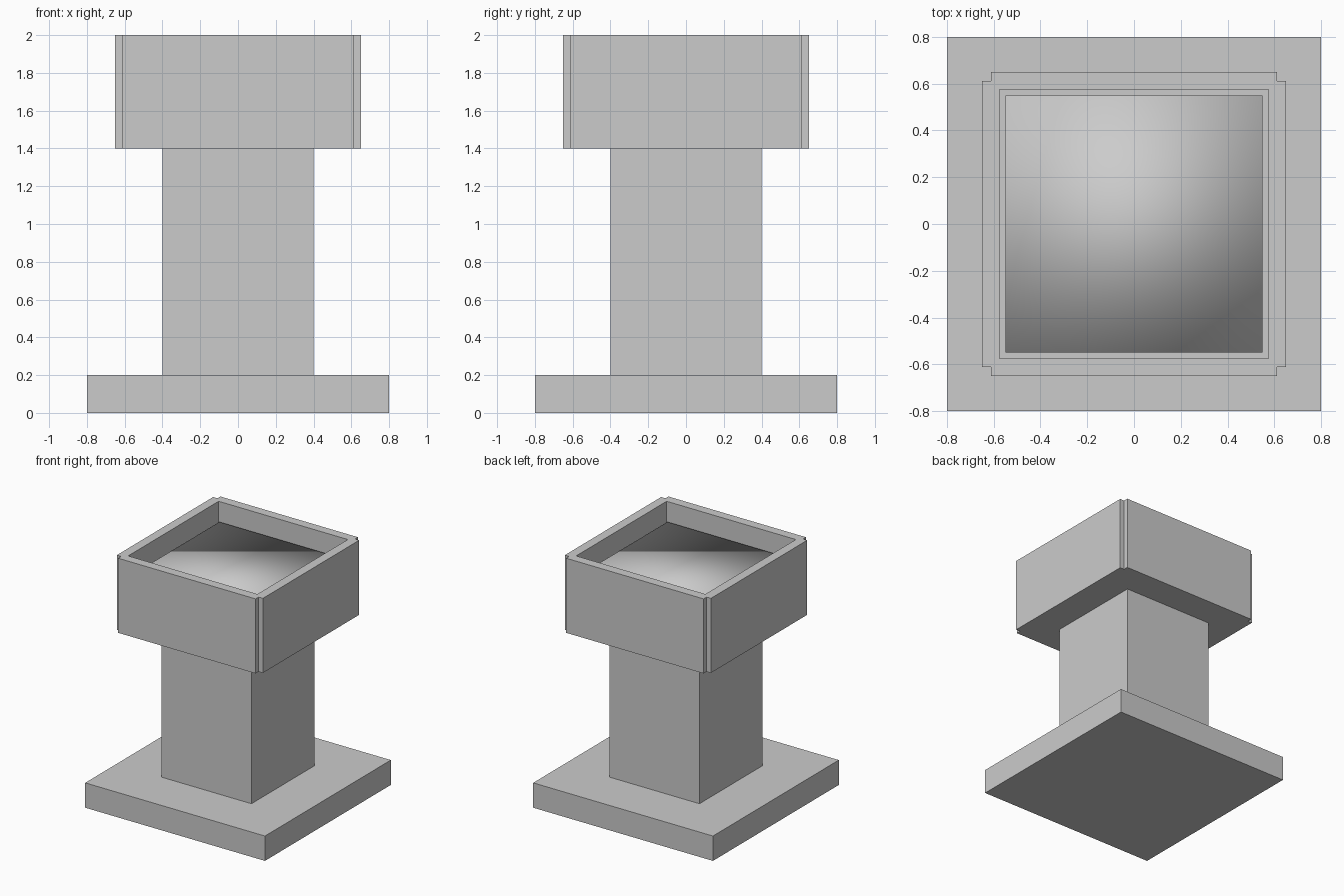
import bpy, bmesh

if "Cube" in bpy.data.objects:
    bpy.data.objects.remove(bpy.data.objects["Cube"])


def prism(name, outline, z0, z1):
    """Extrude a closed xy outline from z0 up to z1."""
    bm = bmesh.new()
    face = bm.faces.new([bm.verts.new((x, y, z0)) for x, y in outline])
    up = bmesh.ops.extrude_face_region(bm, geom=[face])["geom"]
    verts = [v for v in up if isinstance(v, bmesh.types.BMVert)]
    bmesh.ops.translate(bm, verts=verts, vec=(0, 0, z1 - z0))
    bmesh.ops.recalc_face_normals(bm, faces=bm.faces)
    mesh = bpy.data.meshes.new(name)
    bm.to_mesh(mesh)
    bm.free()
    obj = bpy.data.objects.new(name, mesh)
    bpy.context.collection.objects.link(obj)
    return obj


def square(h):
    return [(-h, -h), (h, -h), (h, h), (-h, h)]


# Foot slab and square column
prism("base_slab", square(0.8), 0.0, 0.2)
prism("column", square(0.4), 0.2, 1.4)

# Planter head: square with a small notch in each corner, hollowed from above
OUT, NOTCH, INNER = 0.65, 0.612, 0.575
outline = []
corner = [(OUT, -NOTCH), (OUT, NOTCH), (NOTCH, NOTCH)]
for _ in range(4):
    outline += corner
    corner = [(-y, x) for x, y in corner]
head = prism("planter_head", outline, 1.4, 2.0)

cutter = prism("planter_cutter", square(INNER), 1.5, 2.2)
cutter.hide_render = True
cutter.hide_set(True)
cut = head.modifiers.new("hollow", 'BOOLEAN')
cut.operation = 'DIFFERENCE'
cut.solver = 'EXACT'
cut.object = cutter

# Smooth-shaded filling block inside the head
filling = prism("filling", square(0.55), 1.5, 1.85)
filling.data.polygons.foreach_set("use_smooth", [True] * len(filling.data.polygons))
